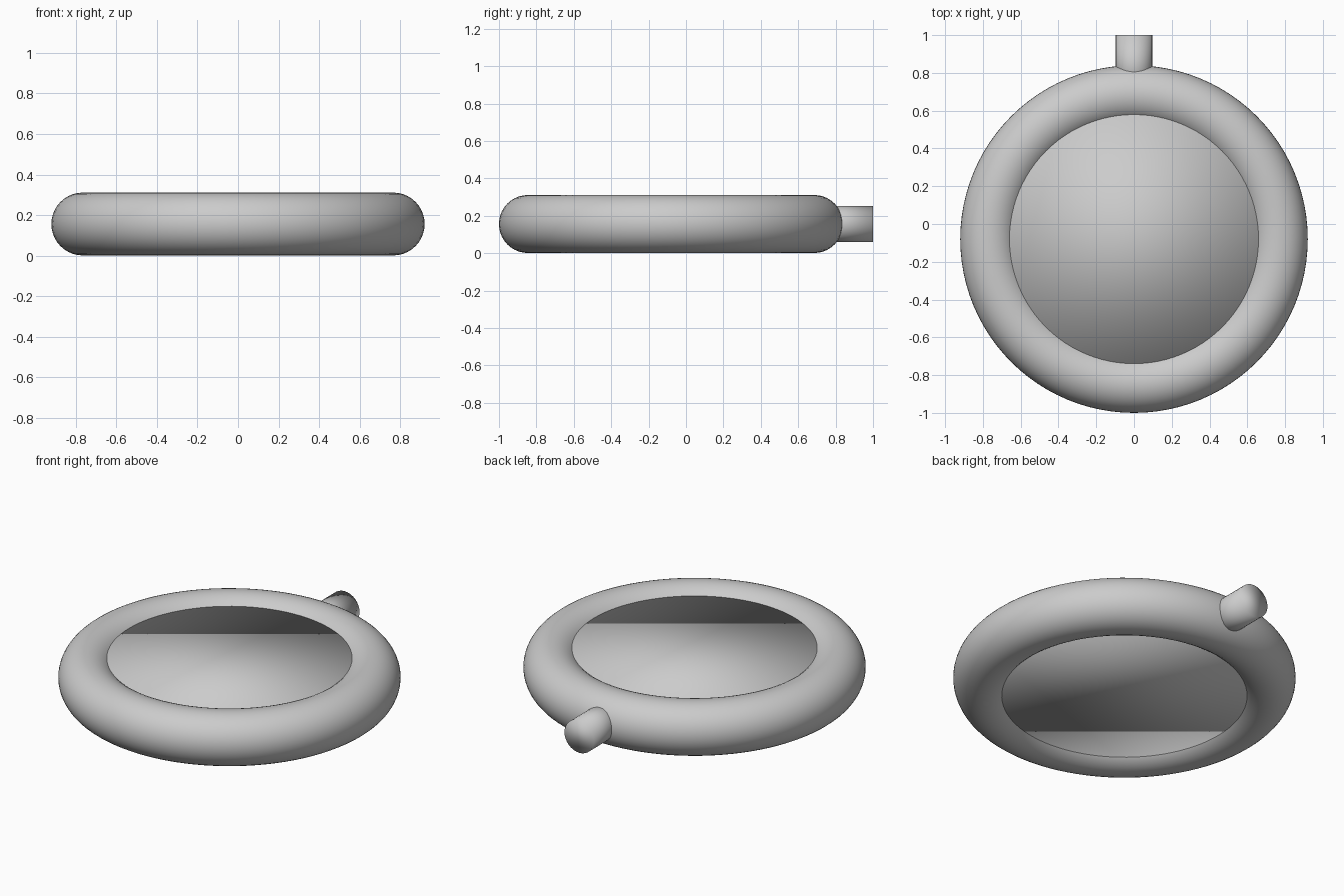
import bpy
from math import pi

if "Cube" in bpy.data.objects:
    bpy.data.objects.remove(bpy.data.objects["Cube"])

CY, CZ = -0.08, 0.156  # ring centre


def finish(name):
    ob = bpy.context.object
    ob.name = name
    bpy.ops.object.shade_smooth()
    return ob


# Round outer ring
bpy.ops.mesh.primitive_torus_add(location=(0, CY, CZ), major_radius=0.765, minor_radius=0.155,
                                 major_segments=96, minor_segments=40)
finish("ring")

# Flat disc filling the ring, fully smooth shaded with its rim buried in the ring
bpy.ops.mesh.primitive_cylinder_add(vertices=32, radius=0.70, depth=0.226, location=(0, CY, CZ))
finish("disc")

# Short hanging peg at the back
bpy.ops.mesh.primitive_cylinder_add(vertices=32, radius=0.097, depth=0.32,
                                    location=(0, 0.84, CZ), rotation=(pi / 2, 0, 0))
finish("peg")
